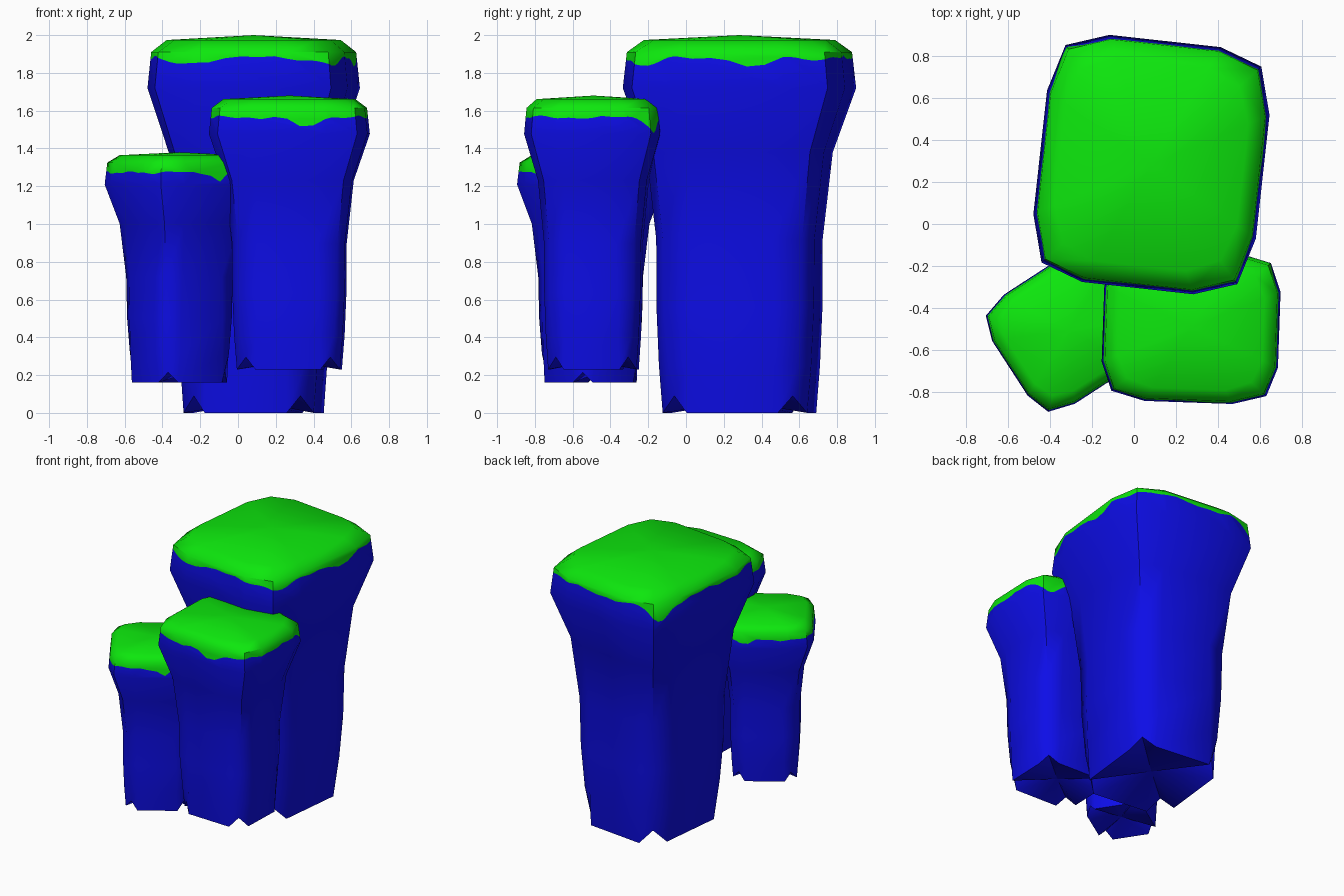
import bpy, bmesh, math

if "Cube" in bpy.data.objects:
    bpy.data.objects.remove(bpy.data.objects["Cube"])

def material(name, rgb):
    m = bpy.data.materials.new(name)
    m.diffuse_color = (*rgb, 1)
    m.use_nodes = True
    m.node_tree.nodes["Principled BSDF"].inputs["Base Color"].default_value = m.diffuse_color
    return m

ROCK = material("blue_rock", (0.004, 0.004, 0.8))
GRASS = material("green_grass", (0.004, 0.8, 0.004))

# height fraction, scale, side half-length, corner position
PROFILE = [(0.0, 0.65, 0.63, 0.82), (0.125, 0.685, 0.58, 0.85),
           (0.28, 0.708, 0.55, 0.87), (0.46, 0.712, 0.52, 0.88),
           (0.69, 0.80, 0.5, 0.88), (0.86, 1.0, 0.5, 0.88),
           (0.955, 0.965, 0.5, 0.88), (0.987, 0.82, 0.5, 0.86)]
RIM = 5      # the grass edge runs between this ring and the next one
SUB = 6      # grass edge points per rock facet


def outline(a, c):
    """Twelve-sided rounded square."""
    pts = []
    for k in range(4):
        co, si = round(math.cos(k * math.pi / 2)), round(math.sin(k * math.pi / 2))
        for x, y in ((1, -a), (1, a), (c, c)):
            pts.append((x * co - y * si, x * si + y * co))
    return pts


def pillar(name, center, half, turn, z0, z1, edge, drips):
    bm = bmesh.new()
    h = z1 - z0
    ct, st = math.cos(math.radians(turn)), math.sin(math.radians(turn))

    def place(x, y, f):
        x, y = x * half[0], y * half[1]
        return (center[0] + x * ct - y * st, center[1] + x * st + y * ct, z0 + f * h)

    # rock rings, with the corners of the lowest one notched upwards
    rings = []
    for j, (f, s, a, c) in enumerate(PROFILE):
        rings.append([bm.verts.new(place(x * s, y * s, f + (0.045 if j == 0 and i % 3 == 2 else 0)))
                      for i, (x, y) in enumerate(outline(a, c))])

    # dripping grass edge lying on the facets between two rings
    low, high = rings[RIM], rings[RIM + 1]
    f0, f1 = PROFILE[RIM][0], PROFILE[RIM + 1][0]
    drip = []
    for i in range(12):
        for k in range(SUB):
            p = low[i].co.lerp(low[(i + 1) % 12].co, k / SUB)
            q = high[i].co.lerp(high[(i + 1) % 12].co, k / SUB)
            ang = math.degrees(math.atan2(p.y - center[1], p.x - center[0]))
            f = edge + 0.004 * math.sin(math.radians(ang * 7)) + 0.003 * math.sin(math.radians(ang * 17))
            for at, depth, width in drips:
                d = (ang - at + 180) % 360 - 180
                f -= depth * math.exp(-(d / width) ** 2)
            t = min(max((f - f0) / (f1 - f0), 0.04), 0.96)
            drip.append(bm.verts.new(p.lerp(q, t)))

    def face(verts, mat):
        bm.faces.new(verts).material_index = mat

    bottom = bm.verts.new(place(0, 0, 0.03))
    top = bm.verts.new(place(0, 0, 1))
    for i in range(12):
        n = (i + 1) % 12
        for j in range(len(rings) - 1):
            a, b = rings[j], rings[j + 1]
            if j == RIM:
                strip = [drip[(i * SUB + k) % len(drip)] for k in range(SUB + 1)]
                face([a[i], a[n]] + strip[::-1], 0)
                face(strip + [b[n], b[i]], 1)
            else:
                face((a[i], a[n], b[n], b[i]), int(j > RIM))
        face((rings[0][n], rings[0][i], bottom), 0)
        face((rings[-1][i], rings[-1][n], top), 1)

    mesh = bpy.data.meshes.new(name)
    bm.to_mesh(mesh)
    bm.free()
    mesh.materials.append(ROCK)
    mesh.materials.append(GRASS)
    ob = bpy.data.objects.new(name, mesh)
    bpy.context.collection.objects.link(ob)
    bpy.ops.object.select_all(action='DESELECT')
    ob.select_set(True)
    bpy.context.view_layer.objects.active = ob
    bpy.ops.object.shade_smooth_by_angle(angle=math.radians(50))


# three grass-topped rock pillars
pillar("tall_pillar", (0.083, 0.283), (0.533, 0.592), -6.3, 0.0, 2.0, 0.94,
       [(8, 0.035, 8), (130, 0.055, 7), (-50, 0.02, 10), (-125, 0.015, 12)])
pillar("middle_pillar", (0.272, -0.49), (0.42, 0.36), -2, 0.23, 1.68, 0.92,
       [(-78, 0.04, 10), (45, 0.055, 9), (170, 0.015, 12)])
pillar("short_pillar", (-0.31, -0.505), (0.335, 0.31), 33, 0.16, 1.38, 0.912,
       [(-48, 0.04, 9), (100, 0.025, 9)])
